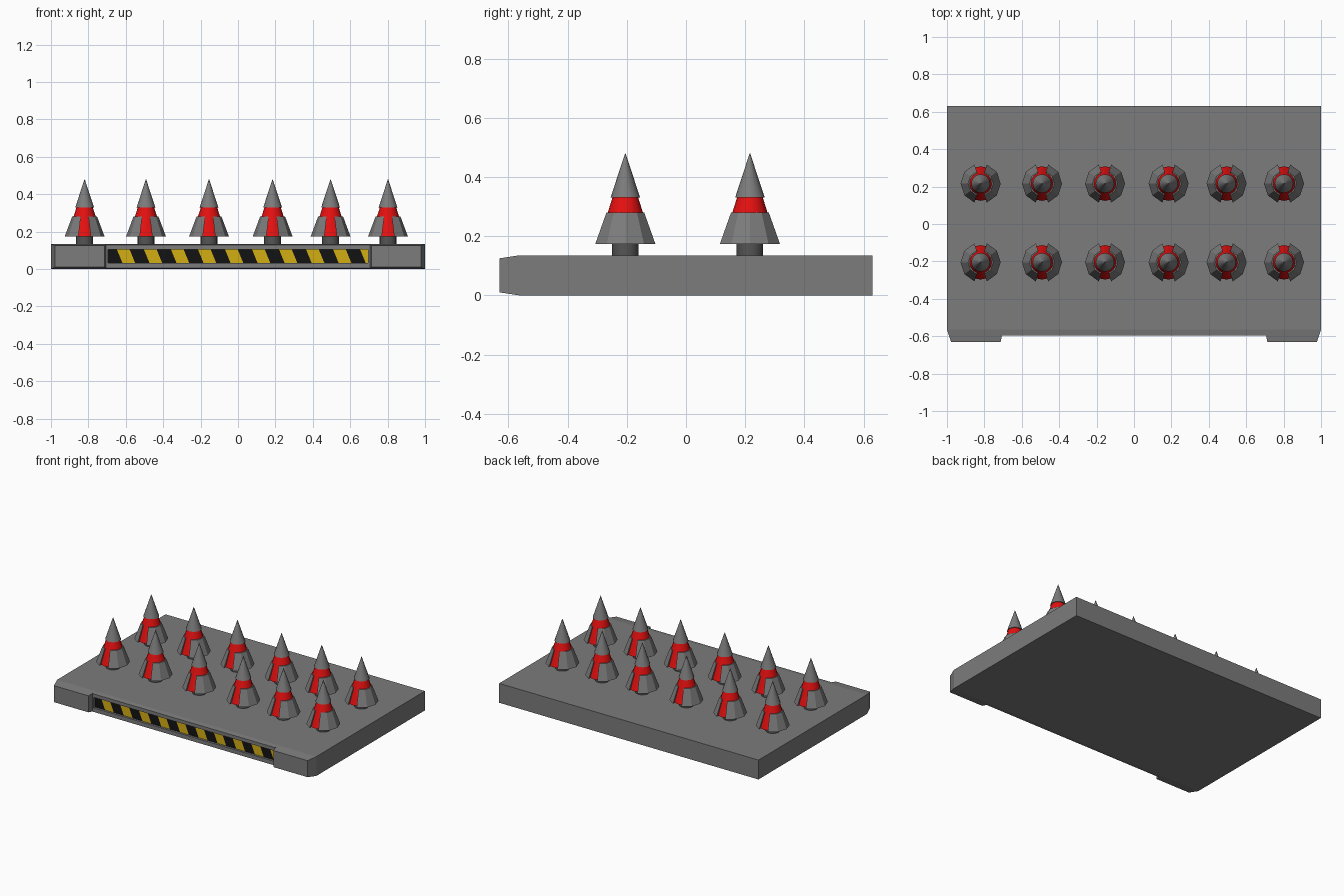
import bpy, bmesh, math

if "Cube" in bpy.data.objects:
    bpy.data.objects.remove(bpy.data.objects["Cube"])


def material(name, rgb):
    m = bpy.data.materials.new(name)
    m.diffuse_color = (*rgb, 1)
    m.use_nodes = True
    m.node_tree.nodes["Principled BSDF"].inputs["Base Color"].default_value = m.diffuse_color
    return m


GREY = material("steel_grey", (0.2, 0.2, 0.2))
DARK = material("dark_grey", (0.09, 0.09, 0.09))
RED = material("red", (0.78, 0.005, 0.005))
YELLOW = material("yellow", (0.65, 0.43, 0.006))
BLACK = material("black", (0.006, 0.006, 0.006))


def loft(name, rings, mat, start=True, end=True, loc=(0, 0, 0)):
    """Join equal-length point rings with quads, capping the ends if asked."""
    bm = bmesh.new()
    vs = [[bm.verts.new(p) for p in r] for r in rings]
    for a, b in zip(vs, vs[1:]):
        for i in range(len(a)):
            j = (i + 1) % len(a)
            bm.faces.new((a[i], a[j], b[j], b[i]))
    if start:
        bm.faces.new(vs[0])
    if end:
        bm.faces.new(vs[-1])
    bmesh.ops.remove_doubles(bm, verts=bm.verts, dist=1e-5)
    bmesh.ops.recalc_face_normals(bm, faces=bm.faces)
    me = bpy.data.meshes.new(name)
    bm.to_mesh(me)
    bm.free()
    me.materials.append(mat)
    ob = bpy.data.objects.new(name, me)
    ob.location = loc
    bpy.context.collection.objects.link(ob)
    return ob


def rect(y, x0, x1, z0, z1):
    return [(x0, y, z0), (x1, y, z0), (x1, y, z1), (x0, y, z1)]


def circle(r, z, n):
    return [(r * math.cos(2 * math.pi * i / n), r * math.sin(2 * math.pi * i / n), z) for i in range(n)]


def half_ring(r, z, side):
    return [(side * r * math.cos(math.radians(a)), r * math.sin(math.radians(a)), z)
            for a in range(-72, 73, 36)]


# Base slab, open at the front where the corner pads and front lip join
YB = -0.565
loft("base_slab", [rect(0.63, -1, 1, 0, 0.135), rect(YB, -1, 1, 0, 0.135)], GREY, end=False)

# Tapered corner pads
for s, side in ((-1, "left"), (1, "right")):
    loft(side + "_front_pad", [rect(YB, s * 0.70, s, 0, 0.135),
                               rect(-0.63, s * 0.713, s * 0.978, 0.01, 0.125)], GREY, start=False)

# Front lip with a shallow window for the warning strip
YL, YS, W = -0.597, -0.582, 0.695
Z0, Z1 = 0.033, 0.106
loft("front_lip", [rect(YB, -0.705, 0.705, 0, 0.135), rect(YL, -0.705, 0.705, 0.005, 0.13),
                   rect(YL, -W, W, Z0, Z1), rect(YS, -W, W, Z0, Z1)], GREY, start=False, end=False)

# Warning strip cut into slanted black and yellow faces
edges = [-W - 0.03]
for k in range(10):
    edges += [-0.648 + 0.1445 * k, -0.648 + 0.1445 * k + 0.068]


def clamp(x):
    return max(-W, min(W, x))


verts, faces = [], []
for e in edges:
    verts += [(clamp(e + 0.03), YS, Z0), (clamp(e), YS, Z1)]
for i in range(len(edges) - 1):
    faces.append((2 * i, 2 * i + 2, 2 * i + 3, 2 * i + 1))
me = bpy.data.meshes.new("warning_strip")
me.from_pydata(verts, [], faces)
me.materials.append(BLACK)
me.materials.append(YELLOW)
for p in me.polygons:
    p.material_index = p.index % 2
bpy.context.collection.objects.link(bpy.data.objects.new("warning_strip", me))


# Spikes: stem, red core, split ten-sided skirt, pointed tip
def spike(x, y, tag):
    loc = (x, y, 0)
    stem = loft("stem_" + tag, [circle(0.045, 0.135, 16), circle(0.045, 0.176, 16)], DARK, False, False, loc)
    core = loft("core_" + tag, [circle(0.092, 0.175, 16), circle(0.043, 0.332, 16)], RED, True, False, loc)
    for s, side in ((-1, "left"), (1, "right")):
        loft(side + "_skirt_" + tag, [half_ring(0.107, 0.173, s), half_ring(0.067, 0.28, s)], GREY, loc=loc)
    tip = loft("tip_" + tag, [circle(0.05, 0.33, 16), circle(0.0008, 0.48, 16)], GREY, loc=loc)
    for ob in (stem, core, tip):
        for p in ob.data.polygons:
            p.use_smooth = len(p.vertices) == 4 and abs(p.normal.z) < 0.9


for r, y in enumerate((-0.205, 0.216)):
    for c, x in enumerate((-0.82, -0.492, -0.155, 0.185, 0.495, 0.802)):
        spike(x, y, f"{r + 1}_{c + 1}")
